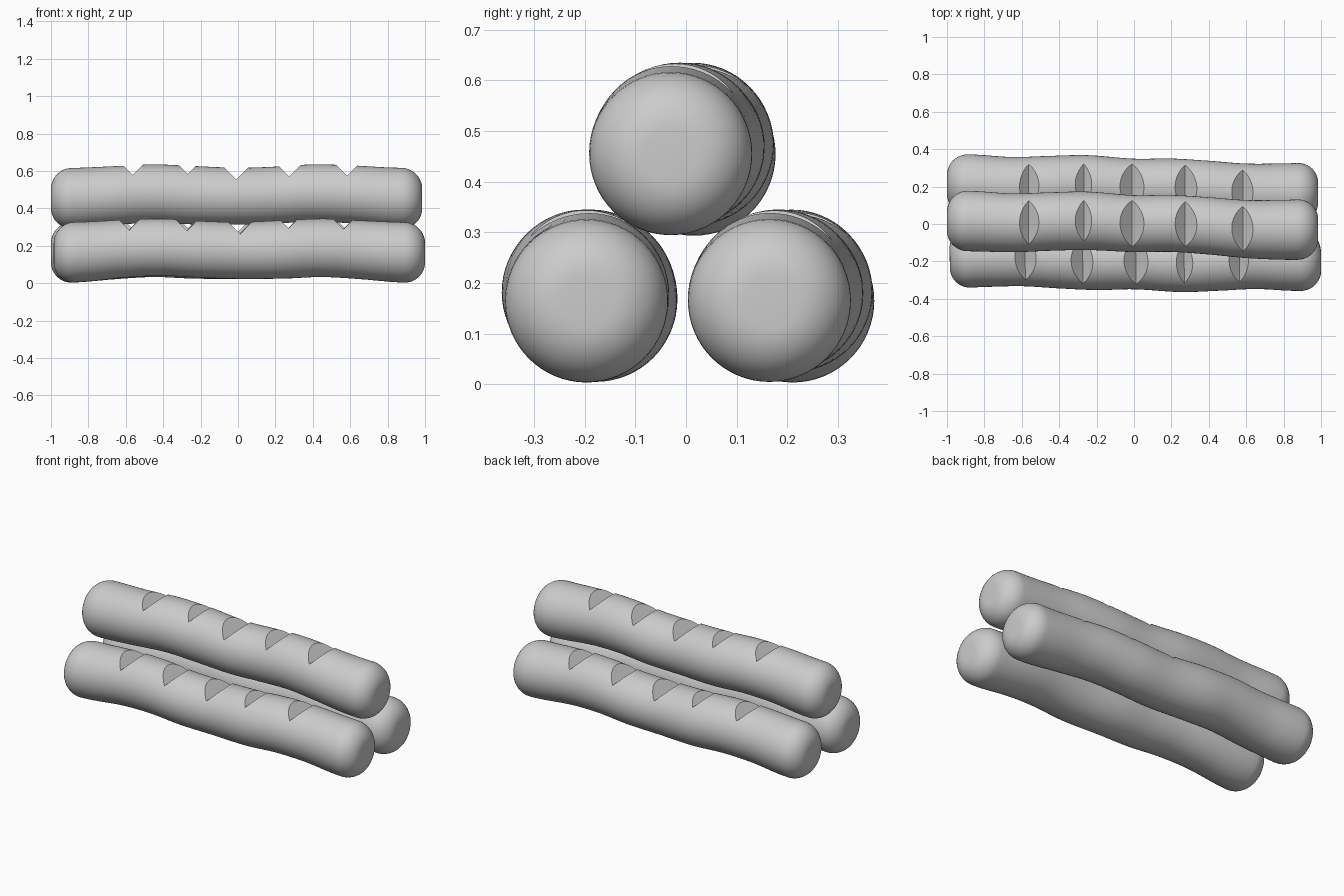
import bpy, bmesh, math
from mathutils import Vector, Matrix

cube = bpy.data.objects.get("Cube")
if cube:
    bpy.data.objects.remove(cube, do_unlink=True)

grey = bpy.data.materials.new("plain grey")
grey.use_nodes = True
grey.diffuse_color = (0.6, 0.6, 0.6, 1)
grey.node_tree.nodes["Principled BSDF"].inputs["Base Color"].default_value = (0.6, 0.6, 0.6, 1)

# Gently wavy centre line of one loaf: x, y, z, radius
STATIONS = [
    (-1.0, 0.016, 0.453, 0.161), (-0.85, 0.015, 0.456, 0.161),
    (-0.65, 0.006, 0.469, 0.157), (-0.45, 0.013, 0.479, 0.156),
    (-0.25, 0.017, 0.471, 0.156), (0.0, 0.002, 0.465, 0.152),
    (0.2, 0.003, 0.471, 0.152), (0.4, -0.010, 0.482, 0.153),
    (0.6, -0.027, 0.475, 0.155), (0.8, -0.031, 0.459, 0.160),
    (0.985, -0.028, 0.452, 0.162),
]
CUTS = [(-0.563, 0.579), (-0.268, 0.584), (-0.01, 0.554), (0.274, 0.570), (0.582, 0.574)]
START, END, CAP, SIDES = -1.0, 0.985, 0.11, 64


def station(x):
    """Smooth interpolation of the stations at x."""
    s = [Vector(p) for p in STATIONS]
    i = max(k for k in range(len(s) - 1) if k == 0 or s[k][0] <= x)
    a, b = s[i], s[i + 1]
    before, after = s[max(i - 1, 0)], s[min(i + 2, len(s) - 1)]
    t, h = (x - a[0]) / (b[0] - a[0]), b[0] - a[0]
    ma = (b - before) / (b[0] - before[0]) * h
    mb = (after - a) / (after[0] - a[0]) * h
    t2, t3 = t * t, t * t * t
    return a * (2*t3 - 3*t2 + 1) + ma * (t3 - 2*t2 + t) + b * (3*t2 - 2*t3) + mb * (t3 - t2)


def mesh_object(name, bm):
    mesh = bpy.data.meshes.new(name)
    bm.to_mesh(mesh)
    bm.free()
    obj = bpy.data.objects.new(name, mesh)
    bpy.context.collection.objects.link(obj)
    return obj


# Loaf body: rings along the centre line, with rounded ends
steps = 10
arc = [CAP * (1 - math.cos(math.pi / 2 * k / steps)) for k in range(steps + 1)]
middle = [START + CAP + (END - START - 2 * CAP) * k / 50 for k in range(1, 50)]
xs = [START + a for a in arc] + middle + [END - a for a in reversed(arc)]
bm = bmesh.new()
rings = []
for x in xs:
    _, cy, cz, r = station(x)
    d = max(0.0, CAP - min(x - START, END - x))
    r -= CAP - math.sqrt(max(0.0, CAP * CAP - d * d))
    rings.append([bm.verts.new((x, cy + r * math.cos(a), cz + r * math.sin(a)))
                  for a in (2 * math.pi * k / SIDES for k in range(SIDES))])
for p, q in zip(rings, rings[1:]):
    for k in range(SIDES):
        n = (k + 1) % SIDES
        bm.faces.new((p[k], p[n], q[n], q[k]))
bm.faces.new(rings[0])
bm.faces.new(rings[-1])
bmesh.ops.recalc_face_normals(bm, faces=bm.faces)
top = mesh_object("top_loaf", bm)
top.data.materials.append(grey)

# V-shaped scores across the top, cut by cubes standing on an edge
bm = bmesh.new()
side = 0.14
for x, z in CUTS:
    m = (Matrix.Translation((x, 0, z + side / math.sqrt(2)))
         @ Matrix.Rotation(math.pi / 4, 4, 'Y') @ Matrix.Diagonal((side, 0.6, side, 1)))
    bmesh.ops.create_cube(bm, size=1, matrix=m)
cutter = mesh_object("score_cutter", bm)
cutter.hide_render = True
cutter.data.materials.append(grey)

bpy.ops.object.select_all(action='DESELECT')
bpy.context.view_layer.objects.active = top
top.select_set(True)
mod = top.modifiers.new("scores", 'BOOLEAN')
mod.operation, mod.solver, mod.object = 'DIFFERENCE', 'EXACT', cutter
bpy.ops.object.modifier_apply(modifier=mod.name)
bpy.data.objects.remove(cutter, do_unlink=True)
bpy.ops.object.shade_smooth_by_angle(angle=math.radians(30))

# Two lower loaves share the shape; the front one is turned end for end
for name, y, turn in (("back_loaf", 0.195, 0), ("front_loaf", -0.195, math.pi + 0.016)):
    loaf = top.copy()
    loaf.name = name
    loaf.location = (0, y, -0.29)
    loaf.rotation_euler = (0, 0, turn)
    bpy.context.collection.objects.link(loaf)
